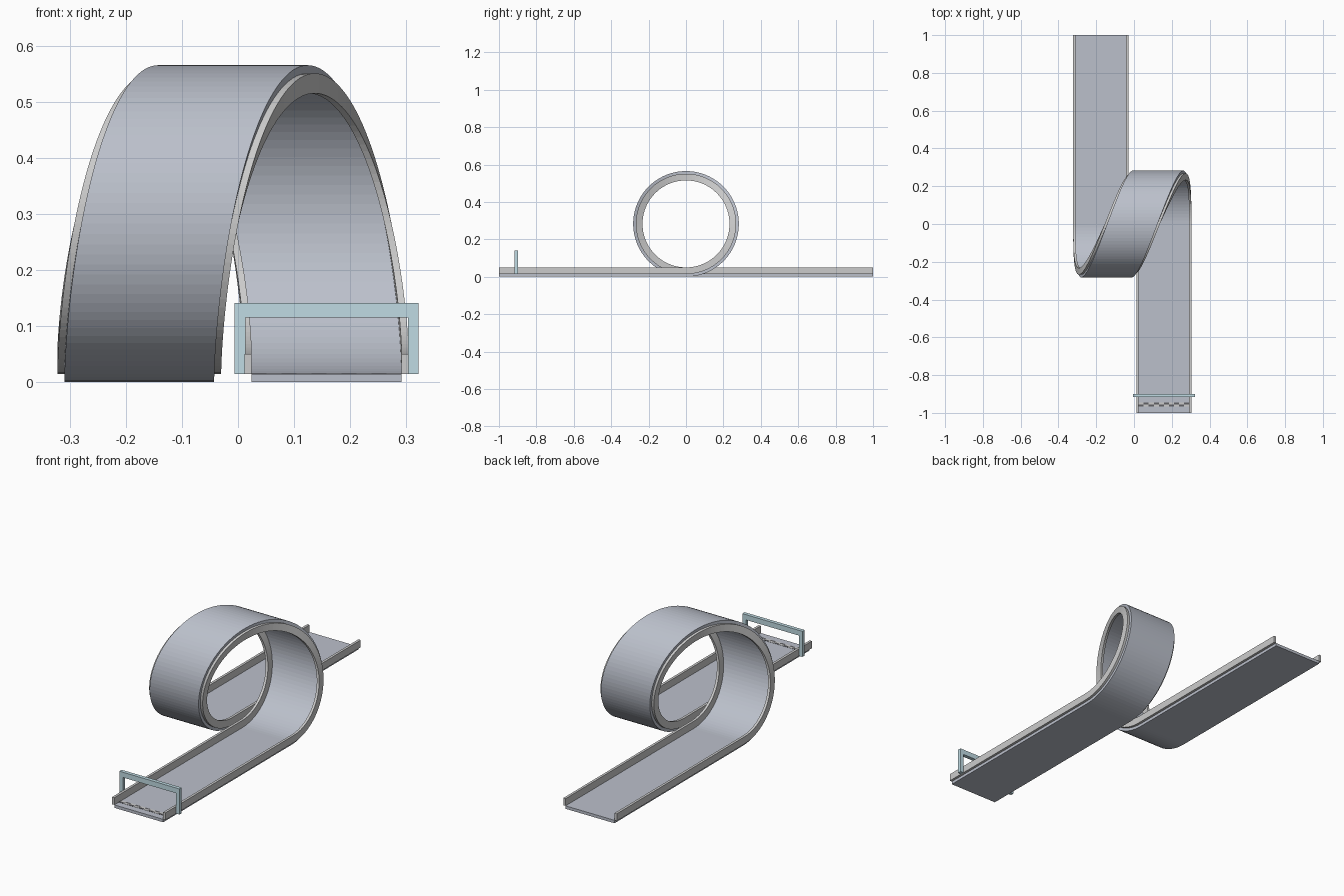
import bpy, bmesh
from math import sin, cos, pi

if "Cube" in bpy.data.objects:
    bpy.data.objects.remove(bpy.data.objects["Cube"])

R = 0.2825            # outer loop radius
X_IN, X_OUT = 0.158, -0.176   # centre lines of entry and exit lanes
HALF, RAIL = 0.1335, 0.0125   # half road width, rail width
SLAB, TOP = 0.0145, 0.05      # road thickness, rail top
SEGS = 96


def material(name, rgb):
    m = bpy.data.materials.new(name)
    m.diffuse_color = (*rgb, 1)
    m.use_nodes = True
    m.node_tree.nodes["Principled BSDF"].inputs["Base Color"].default_value = m.diffuse_color
    return m


road_mat = material("road_grey", (0.50, 0.53, 0.60))
rail_mat = material("rail_white", (0.85, 0.86, 0.87))
gate_mat = material("gate_blue", (0.53, 0.71, 0.77))
dark_mat = material("tile_dark", (0.12, 0.12, 0.13))


def finish(bm, name, mat):
    bmesh.ops.recalc_face_normals(bm, faces=bm.faces)
    me = bpy.data.meshes.new(name)
    bm.to_mesh(me)
    bm.free()
    me.materials.append(mat)
    ob = bpy.data.objects.new(name, me)
    bpy.context.collection.objects.link(ob)


def stations():
    """Path stations: lane centre x, straight offset y, loop angle."""
    yield X_IN, -1, 0
    for i in range(SEGS + 1):
        t = i / SEGS
        shift = t - sin(2 * pi * t) / (2 * pi)   # eased sideways drift
        yield X_IN + (X_OUT - X_IN) * shift, 0, 2 * pi * t
    yield X_OUT, 1, 2 * pi


def sweep(name, x0, x1, n0, n1, mat):
    """Sweep a rectangle (sideways x0..x1, inward n0..n1) along the track."""
    bm = bmesh.new()
    profile = [(x0, n0), (x1, n0), (x1, n1), (x0, n1)]
    rings = [[bm.verts.new((cx + dx, y + (R - n) * sin(a), R - (R - n) * cos(a)))
              for dx, n in profile] for cx, y, a in stations()]
    for a, b in zip(rings, rings[1:]):
        for k in range(4):
            j = (k + 1) % 4
            bm.faces.new((a[k], a[j], b[j], b[k]))
    bm.faces.new(rings[0])
    bm.faces.new(rings[-1])
    finish(bm, name, mat)


def boxes(name, spans, mat):
    """One object from boxes given as x0, x1, y0, y1, z0, z1."""
    bm = bmesh.new()
    for x0, x1, y0, y1, z0, z1 in spans:
        vs = bmesh.ops.create_cube(bm, size=1)["verts"]
        bmesh.ops.scale(bm, vec=(x1 - x0, y1 - y0, z1 - z0), verts=vs)
        bmesh.ops.translate(bm, vec=((x0 + x1) / 2, (y0 + y1) / 2, (z0 + z1) / 2), verts=vs)
    finish(bm, name, mat)


# Road and side rails
sweep("road", -HALF, HALF, 0, SLAB, road_mat)
sweep("right_rail", HALF, HALF + RAIL, SLAB, TOP, rail_mat)
sweep("left_rail", -HALF - RAIL, -HALF, SLAB, TOP, rail_mat)

# Start gate: two posts and a beam
G, P = 0.164, 0.019
boxes("gate_posts", [(X_IN - G, X_IN - G + P, -0.917, -0.899, SLAB, 0.115),
                     (X_IN + G - P, X_IN + G, -0.917, -0.899, SLAB, 0.115)], gate_mat)
boxes("gate_beam", [(X_IN - G, X_IN + G, -0.917, -0.899, 0.115, 0.141)], gate_mat)

# Chequered start line: two rows of alternating thin tiles
W = 2 * HALF / 10
for parity, name, mat in ((0, "dark_tiles", dark_mat), (1, "light_tiles", rail_mat)):
    tiles = []
    for row in range(2):
        for c in range(10):
            if (row + c) % 2 == parity:
                x, y = X_IN - HALF + c * W, -0.966 + row * 0.011
                tiles.append((x, x + W, y, y + 0.011, SLAB, SLAB + 0.001))
    boxes(name, tiles, mat)
